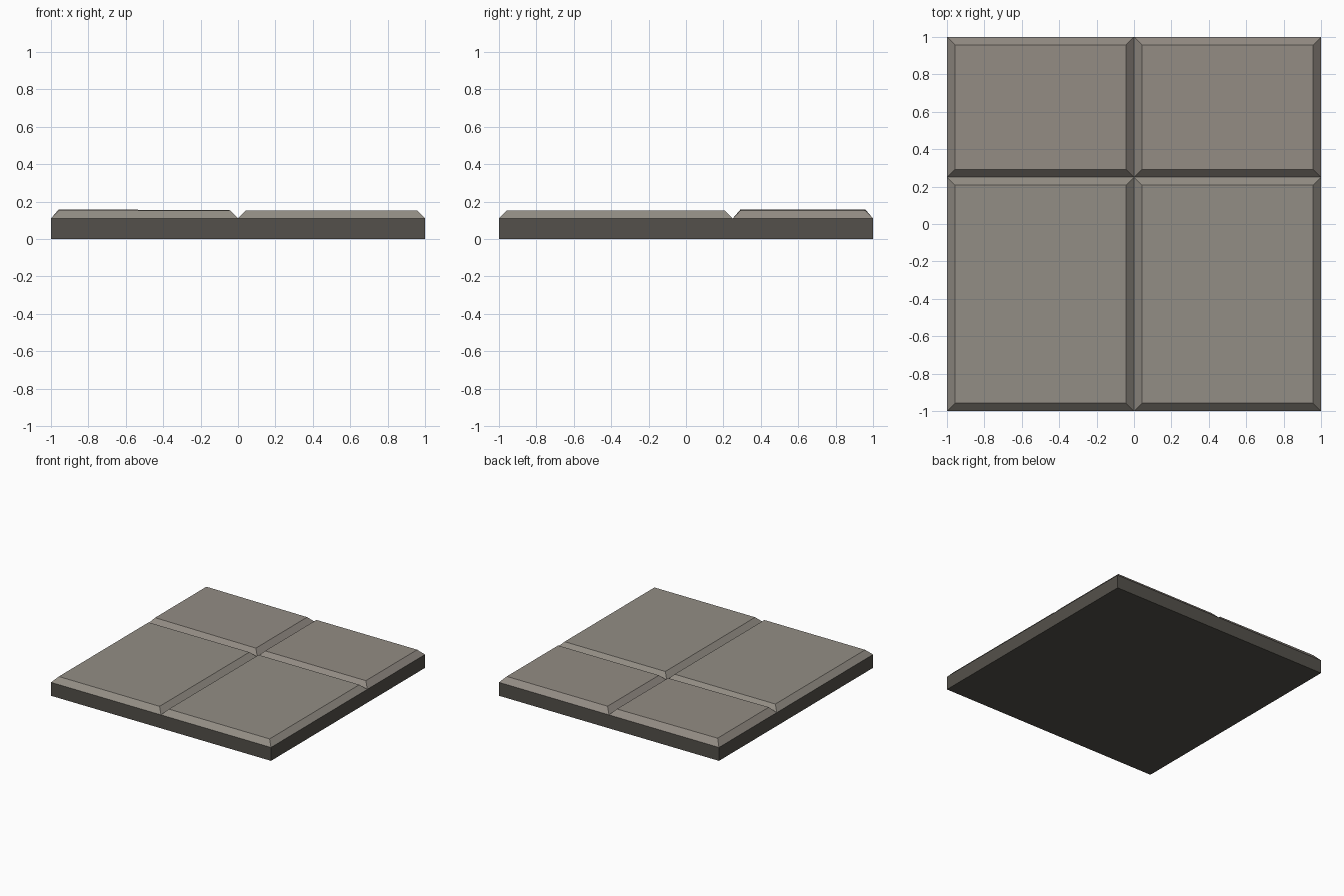
import bpy
import bmesh

if "Cube" in bpy.data.objects:
    bpy.data.objects.remove(bpy.data.objects["Cube"])


def material(name, rgb):
    m = bpy.data.materials.new(name)
    m.diffuse_color = (*rgb, 1.0)
    m.use_nodes = True
    m.node_tree.nodes["Principled BSDF"].inputs["Base Color"].default_value = m.diffuse_color
    return m


stone = material("warm grey stone", (0.29, 0.268, 0.233))
stone_back = material("rosy grey stone", (0.292, 0.262, 0.23))
mortar = material("dark grey mortar", (0.088, 0.081, 0.069))

BASE_H = 0.11
BEVEL = 0.042


def finish(bm, name, mat):
    bmesh.ops.recalc_face_normals(bm, faces=bm.faces)
    me = bpy.data.meshes.new(name)
    bm.to_mesh(me)
    bm.free()
    me.materials.append(mat)
    ob = bpy.data.objects.new(name, me)
    bpy.context.collection.objects.link(ob)
    return ob


def slab(name, x0, x1, y0, y1, z0, z1, mat, inset=0.0, tilt=0.0):
    """Box whose top is inset for a bevel; tilt raises its left edge."""
    bm = bmesh.new()
    bmesh.ops.create_cube(bm, size=1)
    for v in bm.verts:
        top = v.co.z > 0
        d = inset if top else 0.0
        left = v.co.x < 0
        v.co.x = x0 + d if left else x1 - d
        v.co.y = y0 + d if v.co.y < 0 else y1 - d
        v.co.z = z1 + (tilt if left else 0.0) if top else z0
    return finish(bm, name, mat)


# Mortar bed under the paving
slab("base_slab", -1, 1, -1, 1, 0, BASE_H, mortar)

# Four bevelled paving stones, the back left one sitting slightly askew
tiles = [
    ("front_left_tile", -1, 0, -1, 0.25, 0.153, stone, 0.0),
    ("front_right_tile", 0, 1, -1, 0.25, 0.153, stone, 0.0),
    ("back_left_tile", -1, 0, 0.25, 1, 0.154, stone_back, 0.005),
    ("back_right_tile", 0, 1, 0.25, 1, 0.154, stone_back, 0.0),
]
for name, x0, x1, y0, y1, top, mat, tilt in tiles:
    slab(name, x0, x1, y0, y1, BASE_H, top, mat, BEVEL, tilt)
